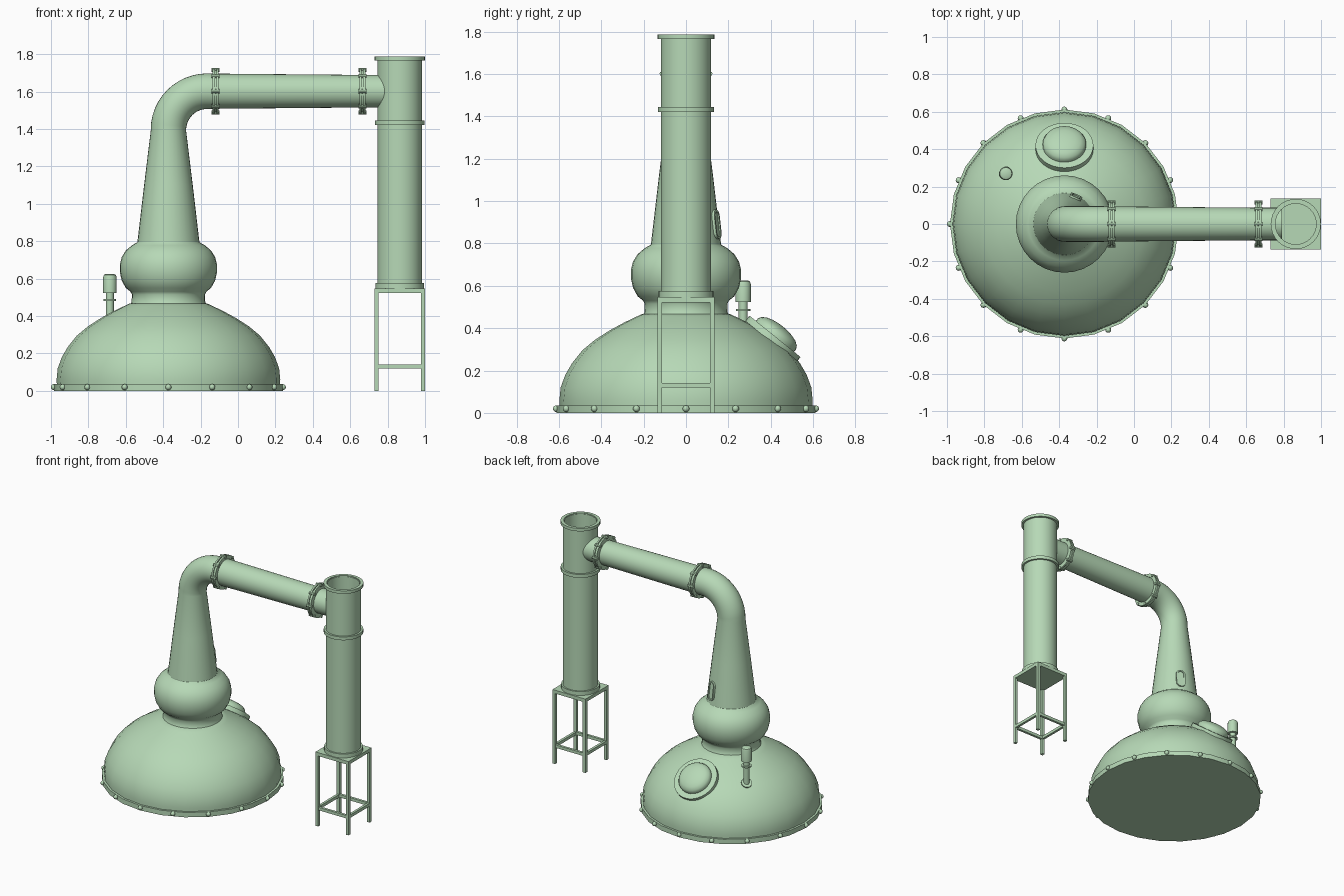
import bpy, bmesh
from math import sin, cos, pi, radians, atan2
from mathutils import Matrix, Vector

if "Cube" in bpy.data.objects:
    bpy.data.objects.remove(bpy.data.objects["Cube"])

green = bpy.data.materials.new("pale_green")
green.diffuse_color = (0.47, 0.69, 0.47, 1)
green.use_nodes = True
green.node_tree.nodes["Principled BSDF"].inputs["Base Color"].default_value = green.diffuse_color
T = Matrix.Translation


def finish(bm, name, angle=35):
    bmesh.ops.recalc_face_normals(bm, faces=bm.faces)
    me = bpy.data.meshes.new(name)
    bm.to_mesh(me)
    bm.free()
    me.materials.append(green)
    me.polygons.foreach_set("use_smooth", [True] * len(me.polygons))
    me.set_sharp_from_angle(angle=radians(angle))
    ob = bpy.data.objects.new(name, me)
    bpy.context.collection.objects.link(ob)
    return ob


def skin(bm, rings, closed=False):
    """Bridge rings of points; cap the ends or close the loop."""
    vs = [[bm.verts.new(p) for p in r] for r in rings]
    n = len(vs[0])
    pairs = list(zip(vs, vs[1:])) + ([(vs[-1], vs[0])] if closed else [])
    for a, b in pairs:
        for i in range(n):
            j = (i + 1) % n
            bm.faces.new((a[i], a[j], b[j], b[i]))
    if not closed:
        bm.faces.new(vs[0][::-1])
        bm.faces.new(vs[-1])


def lathe(bm, profile, m, n=32, closed=False):
    """Turn (radius, height) points around the local z axis."""
    skin(bm, [[m @ Vector((r * cos(2 * pi * i / n), r * sin(2 * pi * i / n), z))
               for i in range(n)] for r, z in profile], closed)


def turned(name, profile, m, n=32, closed=False, angle=35):
    bm = bmesh.new()
    lathe(bm, profile, m, n, closed)
    return finish(bm, name, angle)


def sweep(name, path, n=32):
    """Round tube in the xz plane; path points are (x, z, radius, tilt)."""
    bm = bmesh.new()
    skin(bm, [[Vector((x + r * cos(a) * cos(t), r * sin(a), z - r * cos(a) * sin(t)))
               for a in (2 * pi * i / n for i in range(n))] for x, z, r, t in path])
    return finish(bm, name)


def aim(pos, direction):
    return T(pos) @ Vector(direction).to_track_quat('Z', 'Y').to_matrix().to_4x4()


def box(bm, lo, hi):
    lo, hi = Vector(lo), Vector(hi)
    bmesh.ops.create_cube(bm, size=1, matrix=T((lo + hi) / 2) @ Matrix.Diagonal((*(hi - lo), 1)))


PX = -0.372            # pot axis
pot = T((PX, 0, 0))

# Pot body with domed shoulder
turned("pot_body", [(.595, .005), (.598, .06), (.592, .12), (.57, .18), (.538, .235),
                    (.49, .295), (.43, .345), (.36, .39), (.29, .428), (.235, .454),
                    (.205, .468)], pot, 24)

# Base flange and its rivets
turned("base_flange", [(.612, 0), (.612, .036), (.59, .036), (.59, 0)], pot, 24, closed=True)
turned("pot_bottom", [(.6, 0), (.6, .008)], pot, 24)
bm = bmesh.new()
for i in range(16):
    a = 2 * pi * i / 16
    bmesh.ops.create_uvsphere(bm, u_segments=12, v_segments=8, radius=.016,
                              matrix=T((PX + .612 * cos(a), .612 * sin(a), .02)))
finish(bm, "base_rivets")

# Boil ball between pot and neck
turned("boil_ball", [(.205, .46), (.197, .475), (.195, .515), (.203, .53), (.228, .55),
                     (.25, .59), (.26, .635), (.26, .675), (.25, .715), (.228, .75),
                     (.195, .778), (.165, .795), (.16, .81)], pot, 32, angle=50)

# Tapered neck and bend
path = [(PX, .785, .167, 0), (PX, 1.1, .13, 0), (PX, 1.395, .094, 0)]
R, cx, cz = .207, PX + .207, 1.395
for i in range(1, 13):
    t = pi / 2 * i / 12
    path.append((cx - R * cos(t), cz + R * sin(t), .095, t))
path.append((-.12, 1.602, .094, pi / 2))
sweep("swan_neck", path)
sweep("lyne_arm", [(-.12, 1.602, .094, pi / 2), (.665, 1.602, .087, pi / 2)])
sweep("condenser_inlet", [(.665, 1.602, .087, pi / 2), (.79, 1.602, .087, pi / 2)])

# Bolted flange pairs on the arm
for name, x in (("neck_flange", -.12), ("condenser_flange", .665)):
    bm = bmesh.new()
    m = aim((x, 0, 1.602), (1, 0, 0))
    for s in (-1, 1):
        lathe(bm, [(.08, s * .004), (.12, s * .004), (.12, s * .016), (.08, s * .016)], m, 32, True)
    lathe(bm, [(.08, -.004), (.112, -.004), (.112, .004), (.08, .004)], m, 32, True)
    for i in range(8):
        a = 2 * pi * i / 8
        lathe(bm, [(.011, -.022), (.011, .022)],
              m @ T((.114 * cos(a), .114 * sin(a), 0)), 8)
    finish(bm, name)

# Sight glass on the neck: raised oblong frame and pane
d = Vector((cos(radians(67)), sin(radians(67)), .12)).normalized()
side = Vector((-d.y, d.x, 0)).normalized()
up = d.cross(side)
if up.z < 0:
    up.negate()
centre = Vector((PX, 0, .89)) + Vector((d.x, d.y, 0)) * .153


def oblong(r, h, depth):
    pts = []
    for i in range(24):
        a = 2 * pi * (i + .5) / 24
        off = h if sin(a) > 0 else -h
        pts.append(centre + side * r * cos(a) + up * (off + r * sin(a)) + d * depth)
    return pts


bm = bmesh.new()
skin(bm, [oblong(.033, .037, -.02), oblong(.033, .037, .012),
          oblong(.022, .037, .012), oblong(.022, .037, -.02)], closed=True)
finish(bm, "sight_glass_frame")
bm = bmesh.new()
skin(bm, [oblong(.023, .037, -.015), oblong(.023, .037, .006)])
finish(bm, "sight_glass_pane")

# Manway on the back of the shoulder
m = aim((PX, .413, .352), (0, sin(radians(39)), cos(radians(39))))
turned("manway_flange", [(.155, -.02), (.155, .012)], m, 32)
turned("manway_cover", [(.116, .0), (.116, .026), (.108, .042), (.088, .056), (.06, .065),
                        (.03, .07), (.008, .071)], m, 32, angle=50)

# Relief valve
vx, vy = -.685, .27
a = atan2(vy, vx - PX)
turned("valve_base", [(.036, -.02), (.036, .012)],
       aim((vx, vy, .354), (.63 * cos(a), .63 * sin(a), .77)), 20)
v = T((vx, vy, 0))
turned("valve_stem", [(.021, .34), (.021, .53)], v, 20)
turned("valve_collar", [(.034, .48), (.034, .49)], v, 20)
turned("valve_cap", [(.036, .523), (.036, .608), (.032, .62), (.022, .625)], v, 20)

# Condenser column, open at the top
CX = .865
col = T((CX, 0, 0))
turned("condenser_shell", [(.119, .545), (.119, 1.78), (.109, 1.78), (.109, .545)], col, 32, True)
for name, r, z0, z1 in (("condenser_top_rim", .134, 1.765, 1.787),
                        ("condenser_collar", .133, 1.42, 1.445),
                        ("condenser_foot_ring", .13, .545, .576)):
    turned(name, [(.112, z0), (r, z0), (r, z1), (.112, z1)], col, 32, True)

# Square stand: top plate, legs and rails
h, w = .135, .022
bm = bmesh.new()
box(bm, (CX - h, -h, .522), (CX + h, h, .547))
finish(bm, "stand_top")
bm = bmesh.new()
for sx in (-1, 1):
    for sy in (-1, 1):
        x, y = CX + sx * (h - w / 2), sy * (h - w / 2)
        box(bm, (x - w / 2, y - w / 2, 0), (x + w / 2, y + w / 2, .524))
finish(bm, "stand_legs")
bm = bmesh.new()
k = h - w
for s in (-1, 1):
    c = s * (h - w / 2)
    box(bm, (CX - k, c - .009, .12), (CX + k, c + .009, .142))
    box(bm, (CX + c - .009, -k, .12), (CX + c + .009, k, .142))
finish(bm, "stand_rails")
